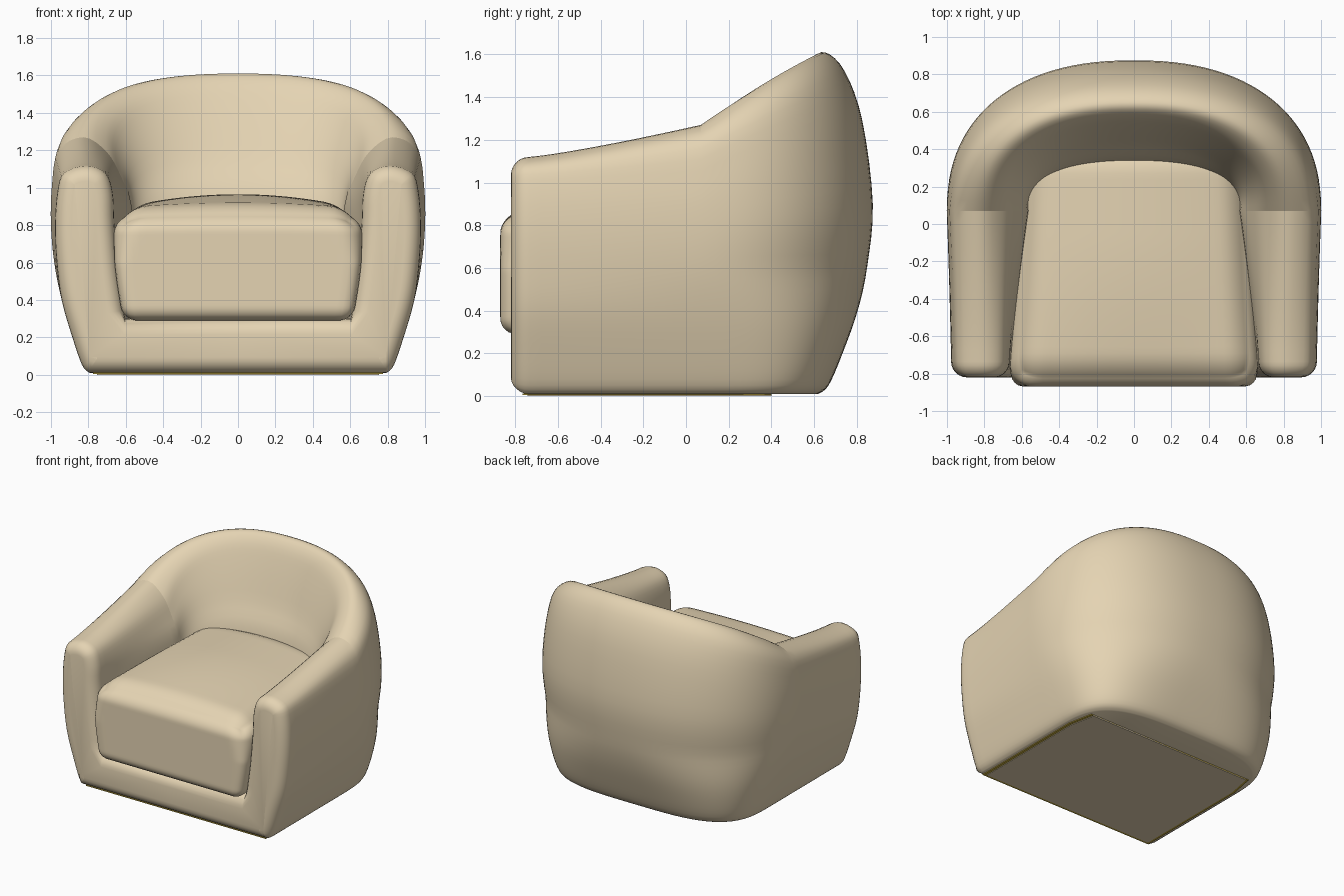
import bpy, bmesh
from math import sin, cos, pi, radians
from mathutils import Vector

if "Cube" in bpy.data.objects:
    bpy.data.objects.remove(bpy.data.objects["Cube"], do_unlink=True)


def material(name, rgb):
    m = bpy.data.materials.new(name)
    m.use_nodes = True
    m.diffuse_color = (*rgb, 1)
    bsdf = m.node_tree.nodes["Principled BSDF"]
    bsdf.inputs["Base Color"].default_value = (*rgb, 1)
    bsdf.inputs["Roughness"].default_value = 0.8
    return m


FABRIC = material("beige fabric", (0.78, 0.655, 0.45))
TRIM = material("olive trim", (0.55, 0.4, 0.05))


def finish(bm, name, mat, angle=40):
    """Smooth shading with sharp edges above the angle."""
    bmesh.ops.recalc_face_normals(bm, faces=bm.faces)
    for f in bm.faces:
        f.smooth = True
    for e in bm.edges:
        if len(e.link_faces) == 2 and e.calc_face_angle(0) > radians(angle):
            e.smooth = False
    mesh = bpy.data.meshes.new(name)
    bm.to_mesh(mesh)
    bm.free()
    mesh.materials.append(mat)
    obj = bpy.data.objects.new(name, mesh)
    bpy.context.collection.objects.link(obj)
    return obj


# Wall cross-sections: (0 = outer face .. 1 = inner face, height)
LOW = [(.47, .01), (.38, .05), (.26, .2), (.13, .4)]
ARM_FRONT = LOW + [(.07, .6), (.05, .8), (.08, .98), (.16, 1.08), (.43, 1.12),
                   (.66, 1.08), (.75, .97), (.77, .8), (.82, .55), (.9, .3)]
ARM_REAR = LOW + [(.04, .6), (0, .8), (.01, 1.0), (.09, 1.2), (.4, 1.27),
                  (.68, 1.19), (.85, 1.06), (.98, .9), (1, .6), (1, .3)]
BACK = LOW + [(.05, .6), (0, .9), (.09, 1.29), (.24, 1.52), (.41, 1.61),
              (.54, 1.565), (.66, 1.42), (.83, 1.16), (1, .9), (1.05, .3)]
Y0, FRONT, EDGE, FLOOR = 0.07, -0.82, 0.085, 0.3


def blend(a, b, t):
    return [Vector(p).lerp(Vector(q), t) for p, q in zip(a, b)]


def dense(pts, steps=4):
    """Catmull-Rom refinement of a section."""
    out = []
    for i in range(len(pts) - 1):
        p0, p1, p2 = pts[max(i - 1, 0)], pts[i], pts[i + 1]
        p3 = pts[min(i + 2, len(pts) - 1)]
        for k in range(steps):
            t = k / steps
            out.append(p1 + 0.5 * t * ((p2 - p0) + t * (2 * p0 - 5 * p1 + 4 * p2 - p3)
                                       + t * t * (3 * p1 - p0 - 3 * p2 + p3)))
    return out + [pts[-1]]


def oval(a, b, n, th):
    return Vector((a * max(cos(th), 0) ** (2 / n), Y0 + b * sin(th) ** (2 / n)))


def plan(f, z, th):
    """Point of the curved back: squarer near the floor, rounder above."""
    outer = oval(1, .805, 2.3 + 2 * max(0, 1 - z / .6) ** 1.5, th)
    return outer.lerp(oval(.56, .26, 2.4, th), f)


def arm_ring(t, y):
    sec = dense(blend(ARM_FRONT, ARM_REAR, t ** 1.2))
    ring = [Vector((1 - .44 * p.x, y, p.y)) for p in sec]
    return [Vector((0, y, .01))] + ring + [Vector((0, y, FLOOR))]


def back_ring(th):
    s = sin(th) ** (2 / 2.35)
    sec = dense(blend(ARM_REAR, BACK, s * (1.17 - .17 * s)))
    ring = [Vector((*plan(p.x, p.y, th), p.y)) for p in sec]
    return [Vector((0, Y0, .01))] + ring + [Vector((0, Y0, FLOOR))]


def shrunk(ring, d, y):
    """Ring offset inward, for the rounded front edge."""
    out, last = [], len(ring) - 1
    for i, p in enumerate(ring):
        t = ring[min(i + 1, last)] - ring[max(i - 1, 0)]
        n = Vector((-t.z, 0, t.x)).normalized()
        if i in (0, last):
            n.x = 0
        out.append(Vector((p.x + n.x * d, y, p.z + n.z * d)))
    return out


# Upholstered shell: arms, base and wrap-around back as one half, mirrored
first = arm_ring(0, FRONT + EDGE)
rings = []
for k in range(6):
    a = k / 6 * pi / 2
    rings.append(shrunk(first, EDGE * (1 - sin(a)), FRONT + EDGE * (1 - cos(a))))
ARM_STEPS, BACK_STEPS = 14, 28
for k in range(ARM_STEPS):
    t = k / ARM_STEPS
    rings.append(arm_ring(t, FRONT + EDGE + t * (Y0 - FRONT - EDGE)))
seam = len(rings)
rings += [back_ring(k / BACK_STEPS * pi / 2) for k in range(BACK_STEPS + 1)]

bm = bmesh.new()
grid = [[bm.verts.new(p) for p in r] for r in rings]
for r, s in zip(grid, grid[1:]):
    for i in range(len(r) - 1):
        bm.faces.new((r[i], r[i + 1], s[i + 1], s[i]))
bm.faces.new(grid[0])
for a, b in zip(grid[seam], grid[seam][1:]):
    if min(a.co.z, b.co.z) > 0.9 and a.co.x < 0.95:
        bm.edges.get((a, b)).smooth = False
bmesh.ops.remove_doubles(bm, verts=bm.verts, dist=1e-4)
shell = finish(bm, "upholstered_shell", FABRIC, 55)
shell.modifiers.new("mirror", "MIRROR").use_axis[0] = True

# Seat cushion: rounded block with soft top edge and crown, tapering to the back
bm = bmesh.new()
bmesh.ops.create_cube(bm, size=2)
bmesh.ops.subdivide_edges(bm, edges=bm.edges[:], cuts=36, use_grid_fill=True)
half = Vector((.67, .66, .3))
for v in bm.verts:
    n = v.co.copy()
    r = .075 + .105 * max(0, n.z)
    p = Vector([c * h for c, h in zip(n, half)])
    core = Vector([max(-(h - r), min(h - r, c)) for c, h in zip(p, half)])
    p = core + (p - core).normalized() * r
    u, depth = p.x / half.x, (p.y + half.y) / (2 * half.y)
    up = (p.z / half.z + 1) / 2
    rise = sin(min(1, depth * 1.6) * pi / 2)
    crown = .075 * (1 - u * u) * (.1 + .9 * rise)
    side = (.92 + .08 * sin(min(1, up * 1.3) * pi / 2)) * (1 - .1 * depth)
    v.co = (p.x * side, p.y - .21, p.z + .59 + crown * up)
finish(bm, "seat_cushion", FABRIC, 60)


# Underside: trim border with a panel set over it, open towards the back
def plate(name, mat, inset, z):
    corners = [(.775 - inset, -.765 + inset), (.775 - inset, .2), (.735 - inset, .4)]
    corners += [(-x, y) for x, y in reversed(corners)]
    bm = bmesh.new()
    face = bm.faces.new([bm.verts.new((x, y, z)) for x, y in corners])
    ext = bmesh.ops.extrude_face_region(bm, geom=[face])["geom"]
    for v in ext:
        if isinstance(v, bmesh.types.BMVert):
            v.co.z = .012
    finish(bm, name, mat)


plate("underside_trim", TRIM, 0, .004)
plate("underside_panel", FABRIC, .022, 0)
